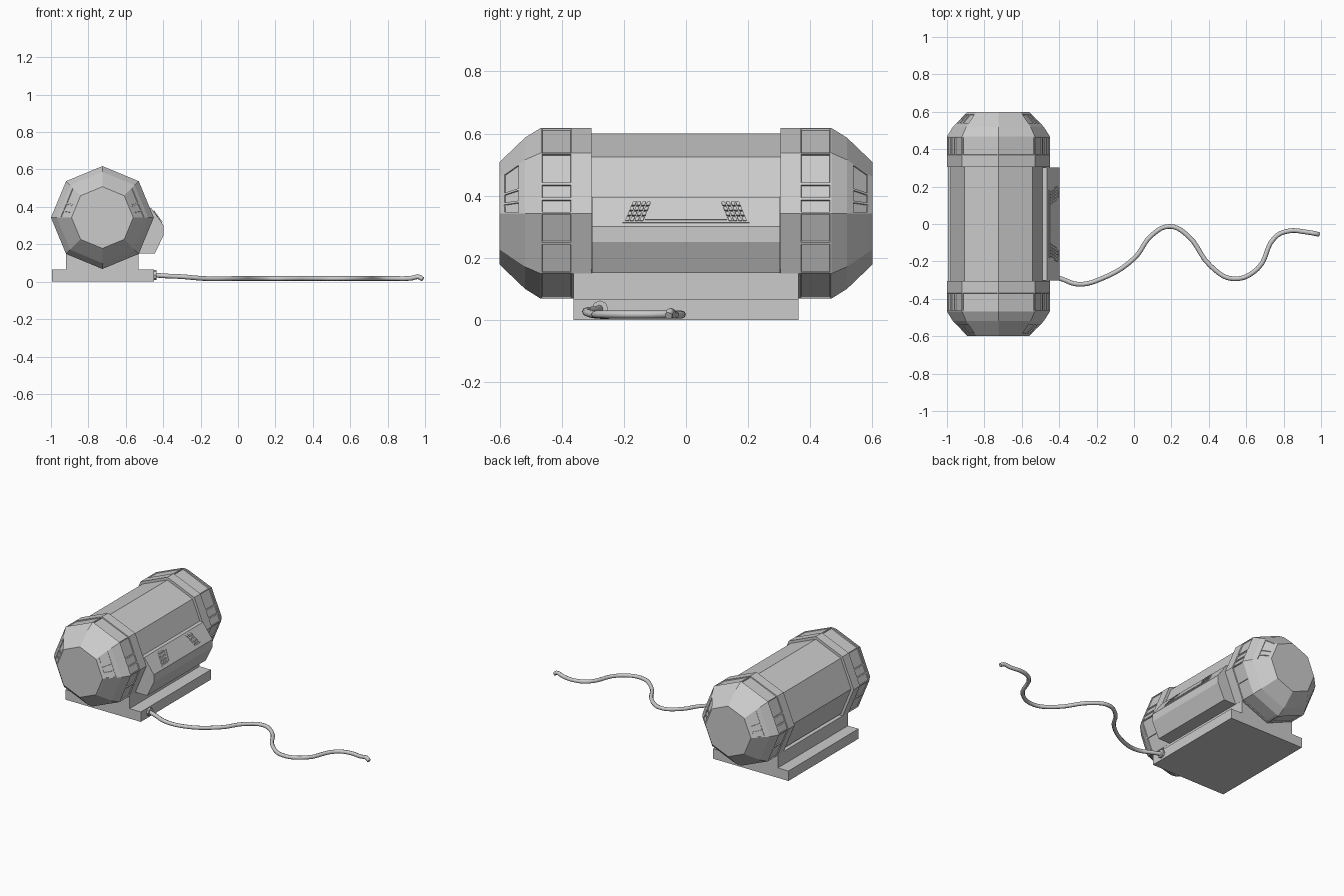
import bpy, bmesh, math
from mathutils import Vector

if "Cube" in bpy.data.objects:
    bpy.data.objects.remove(bpy.data.objects["Cube"])

CX, CZ = -0.725, 0.343


def finish(bm, name):
    mesh = bpy.data.meshes.new(name)
    bmesh.ops.recalc_face_normals(bm, faces=bm.faces)
    bm.to_mesh(mesh)
    bm.free()
    obj = bpy.data.objects.new(name, mesh)
    bpy.context.collection.objects.link(obj)
    return obj


def extrude_y(name, profile, y0, y1):
    """Prism from an (x, z) outline between two y positions."""
    bm = bmesh.new()
    rings = [[bm.verts.new((x, y, z)) for x, z in profile] for y in (y0, y1)]
    n = len(profile)
    for ring in rings:
        bm.faces.new(ring)
    for i in range(n):
        j = (i + 1) % n
        bm.faces.new((rings[0][i], rings[0][j], rings[1][j], rings[1][i]))
    return finish(bm, name)


# Octagonal barrel: each side is split where its recessed panels divide
splits = {0: [0, .24, .49], 3: [0, .51, .76], 4: [0, .5], 7: [0, .5]}
section = []
for k in range(8):
    a, b = [Vector((math.cos(t * math.pi / 4), math.sin(t * math.pi / 4))) for t in (k, k + 1)]
    section += [(a.lerp(b, f), k) for f in splits.get(k, [0])]

half = [(.305, .257), (.305, .275), (.366, .275), (.468, .275), (.518, .244),
        (.537, .226), (.588, .177), (.6, .165)]
profile = [(-y, r) for y, r in reversed(half)] + half
PANEL, SLOT = 3, 6        # index of the band's outer ring in half

bm = bmesh.new()
rings = [[bm.verts.new((CX + p.x * r, y, CZ + p.y * r)) for p, k in section] for y, r in profile]
bm.faces.new(rings[0])
bm.faces.new(rings[-1])
panels, slots = [], []
n, m = len(section), len(half)
for i in range(len(rings) - 1):
    band = i + 1 - m if i >= m else m - 1 - i
    for j in range(n):
        q = (j + 1) % n
        f = bm.faces.new((rings[i][j], rings[i][q], rings[i + 1][q], rings[i + 1][j]))
        if i != m - 1 and band == PANEL:
            panels.append(f)
        elif i != m - 1 and band == SLOT and section[j][1] in (0, 3):
            slots.append(f)
bmesh.ops.recalc_face_normals(bm, faces=bm.faces)
bmesh.ops.inset_individual(bm, faces=panels, thickness=.006, depth=0)
bmesh.ops.inset_individual(bm, faces=panels, thickness=.002, depth=-.006)
bmesh.ops.inset_individual(bm, faces=slots, thickness=.005, depth=0)
bmesh.ops.inset_individual(bm, faces=slots, thickness=.001, depth=-.004)
finish(bm, "barrel_body")

# Stand: wide foot with a narrower pedestal
extrude_y("stand", [(-.995, 0), (-.45, 0), (-.45, .065), (-.531, .065), (-.531, .15),
                    (-.919, .15), (-.919, .065), (-.995, .065)], -.362, .362)

# Control box on the right side
extrude_y("control_box", [(-.56, .15), (-.445, .15), (-.397, .25), (-.397, .30),
                          (-.465, .395), (-.56, .395)], -.303, .303)

# Sloped panel frame and keys, laid out on the box's slanted face
origin = Vector((-.397, 0, .30))
up = Vector((-.068, 0, .095)).normalized()
out = Vector((up.z, 0, -up.x))


def slab(bm, corners, h):
    """Raised plate from (y, distance up slope) corners."""
    lo = [bm.verts.new(origin + up * v + Vector((0, y, 0)) - out * .003) for y, v in corners]
    hi = [bm.verts.new(p.co + out * (h + .003)) for p in lo]
    bm.faces.new(lo)
    bm.faces.new(hi)
    for i in range(len(lo)):
        j = (i + 1) % len(lo)
        bm.faces.new((lo[i], lo[j], hi[j], hi[i]))


bm = bmesh.new()
slab(bm, [(-.205, .015), (.205, .015), (.178, .102), (-.178, .102)], .002)
finish(bm, "panel_backing")
bm = bmesh.new()
slab(bm, [(-.132, .024), (.132, .024), (.104, .095), (-.104, .095)], .005)
finish(bm, "panel_plate")
bm = bmesh.new()
for side in (-1, 1):
    for row in range(4):
        for col in range(4):
            v = .021 + row * .020
            y = .138 + col * .0155 - row * .0068
            slab(bm, [(side * y, v), (side * (y + .011), v),
                      (side * (y + .007), v + .014), (side * (y - .004), v + .014)], .006)
finish(bm, "panel_keys")

# Cable socket
bpy.ops.mesh.primitive_cylinder_add(vertices=8, radius=.026, depth=.03,
                                    location=(-.452, -.277, .036), rotation=(0, math.pi / 2, 0))
bpy.context.object.name = "cable_socket"

# Winding cable lying on the floor
path = [(-.45, -.277, .036), (-.39, -.293, .031), (-.30, -.322, .027), (-.18, -.295, .017),
        (0, -.185, .017), (.095, -.06, .017), (.19, -.013, .017), (.285, -.06, .017),
        (.41, -.225, .017), (.53, -.293, .017), (.66, -.24, .017), (.755, -.07, .017),
        (.83, -.037, .017), (.92, -.043, .018), (.968, -.051, .025), (.988, -.056, .013)]
curve = bpy.data.curves.new("cable", "CURVE")
curve.dimensions = "3D"
curve.bevel_depth = .0125
curve.bevel_resolution = 2
curve.resolution_u = 5
curve.use_fill_caps = True
spline = curve.splines.new("BEZIER")
spline.bezier_points.add(len(path) - 1)
for bp, co in zip(spline.bezier_points, path):
    bp.co = co
    bp.handle_left_type = bp.handle_right_type = "AUTO"
bpy.context.collection.objects.link(bpy.data.objects.new("cable", curve))
